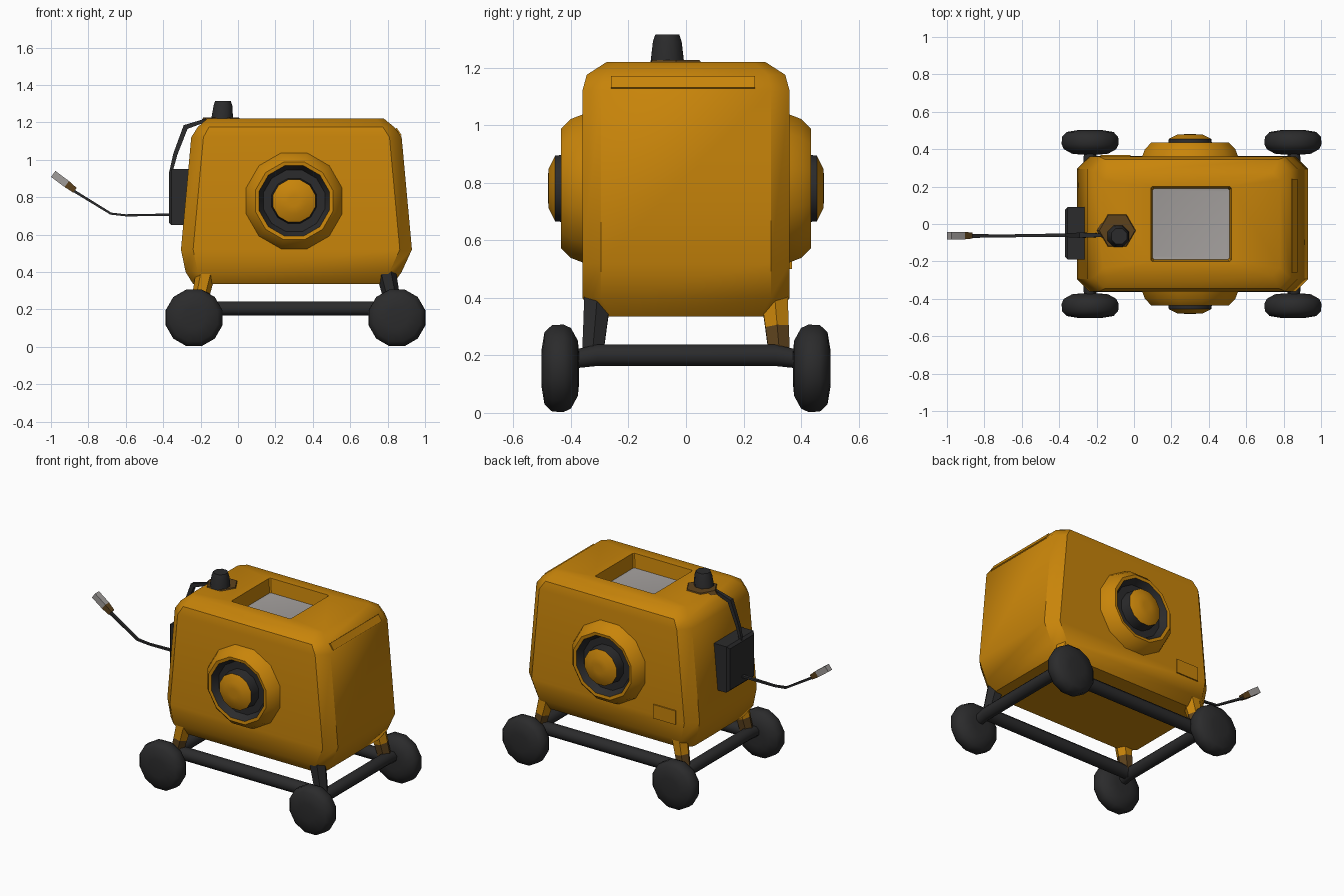
import bpy, bmesh, math
from mathutils import Vector

if "Cube" in bpy.data.objects:
    bpy.data.objects.remove(bpy.data.objects["Cube"])


def material(name, rgb):
    m = bpy.data.materials.new(name)
    m.diffuse_color = (*rgb, 1)
    m.use_nodes = True
    m.node_tree.nodes["Principled BSDF"].inputs["Base Color"].default_value = m.diffuse_color
    return m


ORANGE = material("orange paint", (0.58, 0.233, 0.003))
DARK = material("dark rubber", (0.024, 0.024, 0.025))
GREY = material("grey metal", (0.36, 0.34, 0.33))
BROWN = material("worn brown", (0.11, 0.055, 0.012))


def finish(name, bm, mats, angle=35):
    bmesh.ops.remove_doubles(bm, verts=bm.verts, dist=1e-5)
    bmesh.ops.recalc_face_normals(bm, faces=bm.faces)
    me = bpy.data.meshes.new(name)
    bm.to_mesh(me)
    bm.free()
    ob = bpy.data.objects.new(name, me)
    bpy.context.collection.objects.link(ob)
    for m in mats:
        me.materials.append(m)
    bpy.ops.object.select_all(action='DESELECT')
    ob.select_set(True)
    bpy.context.view_layer.objects.active = ob
    bpy.ops.object.shade_smooth_by_angle(angle=math.radians(angle))
    return ob


def skin(name, rings, mats, idx=None, angle=35):
    """Bridge equal-length rings of points and cap both ends."""
    bm = bmesh.new()
    vs = [[bm.verts.new(p) for p in r] for r in rings]
    n = len(vs[0])
    for k in range(len(vs) - 1):
        for i in range(n):
            j = (i + 1) % n
            f = bm.faces.new((vs[k][i], vs[k][j], vs[k + 1][j], vs[k + 1][i]))
            f.material_index = idx[k] if idx else 0
    bm.faces.new(vs[0][::-1]).material_index = idx[0] if idx else 0
    bm.faces.new(vs[-1]).material_index = idx[-1] if idx else 0
    return finish(name, bm, mats, angle)


def lathe_y(name, cx, cz, side, profile, n, mats, idx=None, angle=35):
    rings = [[(cx + r * math.cos(2 * math.pi * (i + .5) / n), side * d,
               cz + r * math.sin(2 * math.pi * (i + .5) / n)) for i in range(n)]
             for r, d in profile]
    return skin(name, rings, mats, idx, angle)


def tube(name, path, radii, n, mats, idx=None, flat=1.0):
    """Round or flattened tube along a path, one radius per point."""
    pts = [Vector(p) for p in path]
    rings = []
    for k, p in enumerate(pts):
        t = (pts[min(k + 1, len(pts) - 1)] - pts[max(k - 1, 0)]).normalized()
        ref = Vector((0, 1, 0)) if abs(t.y) < 0.9 else Vector((1, 0, 0))
        u = (ref - t * ref.dot(t)).normalized()
        v = t.cross(u)
        rings.append([p + radii[k] * (u * math.cos(a) + v * flat * math.sin(a))
                      for a in (2 * math.pi * (i + .5) / n for i in range(n))])
    return skin(name, rings, mats, idx, 50)


def plate(name, quad, thick, mat):
    """Thin plate raised outward from four corner points."""
    q = [Vector(p) for p in quad]
    nrm = (q[1] - q[0]).cross(q[3] - q[0]).normalized()
    return skin(name, [[p - nrm * 0.003 for p in q], [p + nrm * thick for p in q]], [mat])


# Main housing: chamfered, tapered sections, then a hatch well sunk in the top
def section(z, x0, x1, y, c):
    return [(x0 + c, -y, z), (x1 - c, -y, z), (x1, -y + c, z), (x1, y - c, z),
            (x1 - c, y, z), (x0 + c, y, z), (x0, y - c, z), (x0, -y + c, z)]


skin("housing", [section(0.335, -0.24, 0.83, 0.32, 0.06),
                 section(0.40, -0.28, 0.875, 0.36, 0.065),
                 section(0.52, -0.305, 0.93, 0.36, 0.065),
                 section(1.12, -0.25, 0.875, 0.36, 0.065),
                 section(1.175, -0.215, 0.835, 0.345, 0.06),
                 section(1.22, -0.165, 0.78, 0.275, 0.04),
                 section(1.22, 0.09, 0.52, 0.20, 0.008),
                 section(1.13, 0.10, 0.51, 0.19, 0.008),
                 section(1.128, 0.11, 0.50, 0.18, 0.008)],
     [ORANGE, GREY], [0, 0, 0, 0, 0, 0, 0, 1], angle=40)

# Raised trim on the right end, access cover on the back
plate("right_upper_trim", [(.868, -.26, 1.127), (.868, .24, 1.127),
                           (.842, .24, 1.166), (.842, -.26, 1.166)], .008, ORANGE)
plate("back_access_cover", [(-.02, .36, .50), (-.18, .36, .50),
                            (-.18, .36, .59), (-.02, .36, .59)], .008, ORANGE)

# Round vents on the front and back, dark groove around a hub
for s, nm in ((-1, "front"), (1, "back")):
    lathe_y(nm + "_round_vent", 0.30, 0.78, s,
            [(.27, .35), (.25, .40), (.215, .435), (.195, .432), (.17, .39),
             (.125, .39), (.118, .455), (.07, .478), (.03, .48)], 12,
            [ORANGE, DARK], [0, 0, 0, 1, 1, 1, 0, 0])

# Exhaust stub on a worn base
tube("exhaust_base", [(-.09, -.035, 1.205), (-.09, -.035, 1.226)], [.11, .095], 6, [BROWN])
tube("exhaust_stub", [(-.085, -.065, 1.21), (-.08, -.065, 1.29), (-.08, -.065, 1.315)],
     [.064, .054, .045], 8, [DARK])

# Control box on the left end, with its cable and lever
skin("control_box", [[(x, -.19 + i, .65 + i), (x, .09 - i, .65 + i),
                      (x, .09 - i, .95 - i), (x, -.19 + i, .95 - i)]
                     for x, i in ((-.25, 0), (-.355, 0), (-.37, .015))], [DARK])
tube("control_cable", [(-.36, -.06, .93), (-.335, -.06, 1.03), (-.28, -.06, 1.175),
                       (-.16, -.06, 1.215)], [.012, .016, .02, .012], 4, [DARK])
tube("lever", [(-.35, -.06, .706), (-.60, -.062, .703), (-.68, -.064, .712),
               (-.88, -.064, .835)], [.014, .011, .012, .014], 4, [DARK], flat=.7)
tube("lever_grip", [(-.872, -.062, .837), (-.915, -.062, .87), (-.988, -.062, .924)],
     [.022, .028, .028], 4, [BROWN, GREY], [0, 1])

# Undercarriage: axles, side rails, legs and wheels
XL, XR, ZB = -0.235, 0.855, 0.20
for x, nm in ((XL, "left"), (XR, "right")):
    tube(nm + "_axle", [(x, -.40, .185), (x, -.31, ZB), (x, .31, ZB), (x, .40, .185)],
         [.034, .04, .04, .034], 8, [DARK])
    for s, sn in ((-1, "front"), (1, "back")):
        # Wheel with a rounded low-poly tyre
        lathe_y(f"{sn}_{nm}_wheel", x if x < 0 else .85, .155, s,
                [(.06, .372), (.10, .376), (.145, .40), (.157, .425), (.156, .465),
                 (.13, .492), (.06, .503)], 12, [DARK], angle=60)
        # Leg from the frame corner into the housing
        top = -.165 if x < 0 else .785
        foot = Vector((x + (.02 if x < 0 else -.02), s * .325, .20))
        head = Vector((top, s * .305, .43))
        mid = foot.lerp(head, .42)
        upper = DARK if (x > 0 and s < 0) else ORANGE
        low = DARK if upper == DARK else BROWN
        tube(f"{sn}_{nm}_leg", [foot, mid, head], [.042, .047, .055], 6, [low, upper], [0, 1])
for s, sn in ((-1, "front"), (1, "back")):
    tube(sn + "_side_rail", [(XL, s * .325, ZB + .005), (XR, s * .325, ZB + .005)],
         [.041, .041], 8, [DARK])
